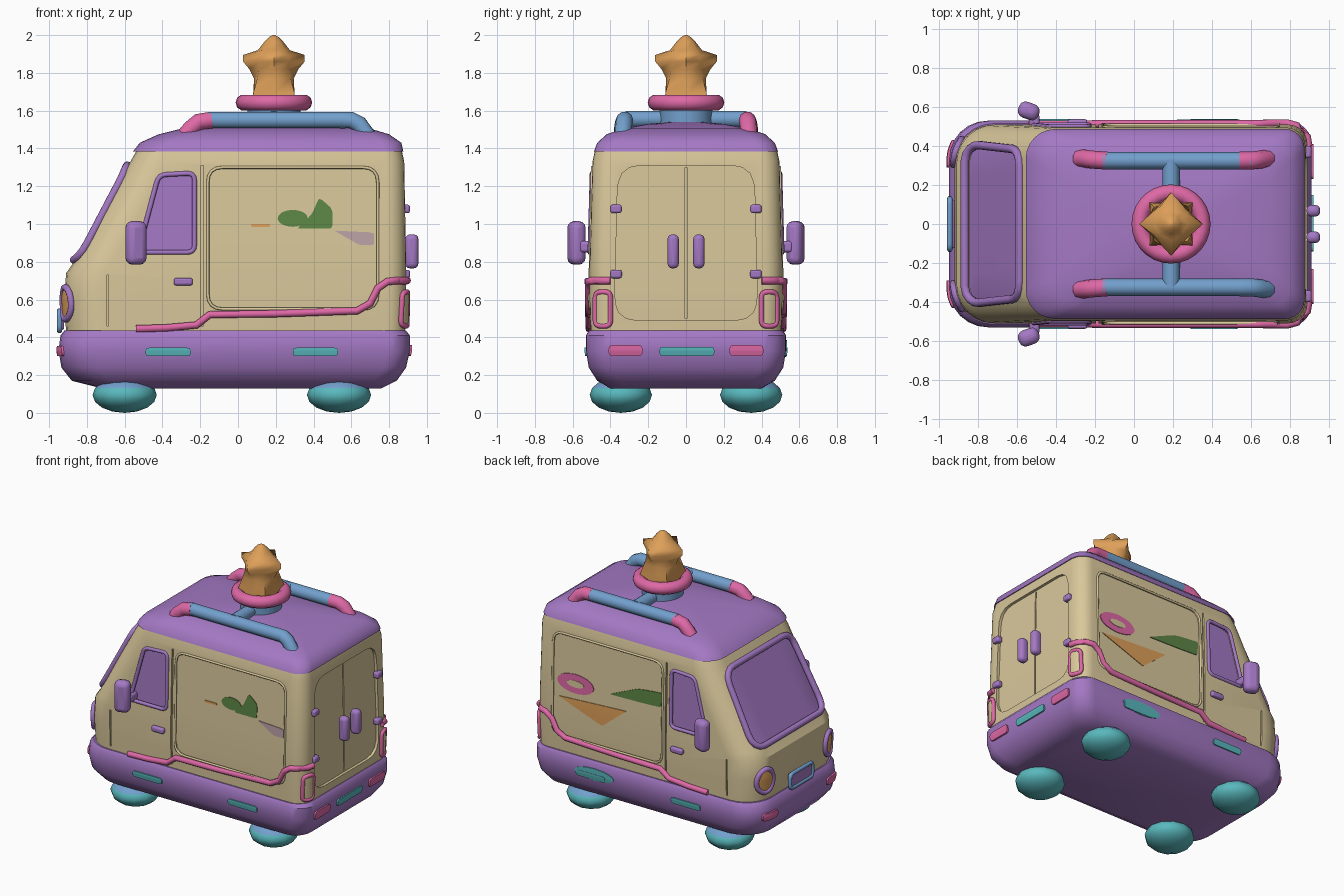
import bpy, bmesh, math
from mathutils import Vector

if "Cube" in bpy.data.objects:
    bpy.data.objects.remove(bpy.data.objects["Cube"])


def material(name, *rgb):
    m = bpy.data.materials.new(name)
    m.use_nodes = True
    m.diffuse_color = (*rgb, 1)
    m.node_tree.nodes["Principled BSDF"].inputs["Base Color"].default_value = (*rgb, 1)
    return m


PURPLE = material("purple", .37, .19, .55)
CREAM = material("cream", .70, .58, .33)
PINK = material("pink", .73, .14, .38)
BLUE = material("blue", .17, .35, .61)
TEAL = material("teal", .10, .48, .51)
ORANGE = material("orange", .73, .35, .10)
GREEN = material("green", .11, .24, .06)
LILAC = material("pale lilac", .50, .36, .38)

# Horizontal sections: height, front x, rear x, half width, front radius, rear radius
BUMPER = [(.13, -.72, .76, .40, .2, .1), (.17, -.88, .84, .47, .2, .12), (.24, -.935, .89, .515, .2, .12),
          (.33, -.95, .91, .53, .2, .12), (.41, -.94, .91, .53, .2, .12), (.435, -.92, .89, .515, .2, .12)]
CABIN = [(.425, -.91, .885, .505, .2, .1), (.6, -.92, .89, .51, .2, .1), (.74, -.91, .89, .51, .2, .1),
         (.79, -.875, .89, .51, .2, .1), (1.33, -.57, .88, .495, .16, .1), (1.4, -.53, .865, .48, .15, .1)]
ROOF = [(1.385, -.555, .875, .487, .15, .1), (1.43, -.52, .865, .47, .15, .1), (1.475, -.42, .8, .42, .15, .1),
        (1.505, -.3, .7, .33, .15, .1), (1.53, -.1, .5, .2, .15, .1), (1.54, .05, .35, .08, .1, .1)]


def section(z):
    table = CABIN if z > .44 else BUMPER
    for a, b in zip(table, table[1:]):
        if z <= b[0]:
            t = max(0, (z - a[0]) / (b[0] - a[0]))
            return [p + (q - p) * t for p, q in zip(a, b)][1:]
    return table[-1][1:]


def arc_drop(r, into):
    into = min(max(into, 0), r)
    return r - math.sqrt(r * r - into * into)


def surface(side, u, z, off=0):
    """Point on the body shell; u is x on the flanks and y on the two ends."""
    xf, xb, hw, rf, rb = section(z)
    if side in "LR":
        y = hw - arc_drop(rf, xf + rf - u) - arc_drop(rb, u - xb + rb) + off
        return Vector((u, y if side == "L" else -y, z))
    if side == "F":
        return Vector((xf + arc_drop(rf, abs(u) - hw + rf) - off, u, z))
    return Vector((xb - arc_drop(rb, abs(u) - hw + rb) + off, u, z))


def finish(ob, mat, smooth=40):
    ob.data.materials.clear()
    ob.data.materials.append(mat)
    bpy.ops.object.select_all(action="DESELECT")
    ob.select_set(True)
    bpy.context.view_layer.objects.active = ob
    if ob.type == "CURVE":
        bpy.ops.object.convert(target="MESH")
        ob = bpy.context.object
    bpy.ops.object.shade_smooth_by_angle(angle=math.radians(smooth))
    return ob


def from_bmesh(name, bm, mat, smooth=40):
    bmesh.ops.recalc_face_normals(bm, faces=bm.faces)
    me = bpy.data.meshes.new(name)
    bm.to_mesh(me)
    bm.free()
    ob = bpy.data.objects.new(name, me)
    bpy.context.collection.objects.link(ob)
    return finish(ob, mat, smooth)


def loft(name, rings, mat, smooth=40):
    bm = bmesh.new()
    rows = [[bm.verts.new(p) for p in ring] for ring in rings]
    n = len(rows[0])
    for a, b in zip(rows, rows[1:]):
        for i in range(n):
            bm.faces.new((a[i], a[(i + 1) % n], b[(i + 1) % n], b[i]))
    bm.faces.new(rows[0])
    bm.faces.new(rows[-1])
    return from_bmesh(name, bm, mat, smooth)


def shell_ring(z, xf, xb, hw, rf, rb, n=7):
    pts = []
    for k, (x, sx, sy, r) in enumerate(((xb, 1, 1, rb), (xf, -1, 1, rf), (xf, -1, -1, rf), (xb, 1, -1, rb))):
        r = min(r, hw * .95)
        for i in range(n):
            a = math.pi / 2 * (k + i / (n - 1))
            pts.append((x - sx * r + r * math.cos(a), sy * (hw - r) + r * math.sin(a), z))
    return pts


def rounded(pts, r, n=5):
    out, pts = [], [Vector(p) for p in pts]
    for i, p in enumerate(pts):
        a = p + (pts[i - 1] - p).normalized() * r
        b = p + (pts[(i + 1) % len(pts)] - p).normalized() * r
        out += [a.lerp(p, t).lerp(p.lerp(b, t), t) for t in (k / (n - 1) for k in range(n))]
    return out


def rect(u0, u1, z0, z1, r):
    return rounded([(u0, z0), (u1, z0), (u1, z1), (u0, z1)], r)


def ellipse(u, z, ru, rz):
    return [Vector((u + ru * math.cos(a * math.tau / 20), z + rz * math.sin(a * math.tau / 20))) for a in range(20)]


def patch(name, side, outline, mat, lo, hi, nz=14, nu=10):
    """Closed plate following the body shell between two offsets."""
    z0, z1 = min(p.y for p in outline), max(p.y for p in outline)
    rows = []
    for j in range(nz + 1):
        z = (z0 + z1) / 2 - (z1 - z0) * .499 * math.cos(math.pi * j / nz)
        hits = [a.x + (b.x - a.x) * (z - a.y) / (b.y - a.y)
                for a, b in zip(outline, outline[1:] + outline[:1]) if (a.y > z) != (b.y > z)]
        us = [min(hits) + (max(hits) - min(hits)) * i / nu for i in range(nu + 1)]
        rows.append([surface(side, u, z, hi) for u in us] + [surface(side, u, z, lo) for u in us[::-1]])
    return loft(name, rows, mat)


def tube(name, pts, r, mat, closed=False):
    cu = bpy.data.curves.new(name, "CURVE")
    cu.dimensions, cu.bevel_depth, cu.bevel_resolution, cu.use_fill_caps = "3D", r, 3, True
    sp = cu.splines.new("POLY")
    sp.points.add(len(pts) - 1)
    for p, q in zip(sp.points, pts):
        p.co = (*q, 1)
    sp.use_cyclic_u = closed
    ob = bpy.data.objects.new(name, cu)
    bpy.context.collection.objects.link(ob)
    return finish(ob, mat, 60)


def frame(name, side, outline, r, mat, off=0):
    return tube(name, [surface(side, p.x, p.y, off) for p in outline], r, mat, True)


def block(name, loc, size, mat, bevel, turn=0):
    bpy.ops.mesh.primitive_cube_add(size=1, location=loc, rotation=(0, 0, turn))
    ob = bpy.context.object
    ob.name, ob.scale = name, size
    bpy.ops.object.transform_apply(location=False, rotation=False)
    m = ob.modifiers.new("Bevel", "BEVEL")
    m.width, m.segments = bevel, 3
    return finish(ob, mat, 50)


# Main shell
loft("lower_bumper", [shell_ring(*s) for s in BUMPER], PURPLE)
cabin = loft("cabin", [shell_ring(*s) for s in CABIN], CREAM)
loft("roof", [shell_ring(*s) for s in ROOF], PURPLE, 60)

# Recessed panels, window openings and door seams
door_glass = rounded([(-.53, .85), (-.23, .85), (-.23, 1.27), (-.42, 1.26)], .04)
windshield = rounded([(-.41, .81), (.41, .81), (.38, 1.31), (-.38, 1.31)], .09)
side_panel = rect(-.16, .74, .55, 1.3, .08)
rear_panel = rounded([(-.38, .49), (.38, .49), (.36, 1.31), (-.36, 1.31)], .12)
cuts = [("F", windshield, .03), ("B", rear_panel, .02), ("B", rect(-.005, .005, .5, 1.3, .002), .032)]
for side in "LR":
    cuts += [(side, door_glass, .03), (side, side_panel, .015),
             (side, rect(-.195, -.183, .46, 1.31, .002), .012), (side, rect(-.695, -.685, .46, .73, .002), .012)]
for side, outline, depth in cuts:
    cutter = patch("cutter", side, outline, CREAM, -depth, .08)
    m = cabin.modifiers.new("Cut", "BOOLEAN")
    m.operation, m.solver, m.object = "DIFFERENCE", "EXACT", cutter
    bpy.context.view_layer.objects.active = cabin
    bpy.ops.object.modifier_apply(modifier="Cut")
    bpy.data.objects.remove(cutter)
finish(cabin, CREAM, 30)

# Windshield
patch("windshield_glass", "F", windshield, PURPLE, -.035, -.02)
frame("windshield_frame", "F", windshield, .022, PURPLE, .005)

# Parts repeated on both flanks
for side, s, word in (("L", 1, "back"), ("R", -1, "front")):
    patch(word + "_door_glass", side, door_glass, PURPLE, -.035, -.022)
    frame(word + "_door_window_frame", side, door_glass, .013, PURPLE)
    frame(word + "_panel_rim", side, side_panel, .008, CREAM)
    block(word + "_mirror", (-.54, s * .58, .9), (.11, .085, .23), PURPLE, .035, s * -.35)
    block(word + "_mirror_stem", (-.51, s * .52, .88), (.05, .09, .06), PURPLE, .015)
    block(word + "_door_handle", (-.29, s * .52, .695), (.1, .035, .04), PURPLE, .012)
    for x in (-.37, .41):
        patch(word + "_bumper_light", side, rect(x - .12, x + .12, .3, .345, .02), TEAL, -.01, .008)
    path = [(-.54, .445), (-.38, .45), (-.22, .465), (-.15, .52), (.2, .525), (.63, .54), (.7, .58),
            (.74, .66), (.79, .695), (.84, .7), (.87, .7)]
    line = [surface(side, x, z, .006) for x, z in path] + [surface("B", s * y, .7, .006) for y in (.48, .45, .4)]
    tube(word + "_trim_stripe", line, .02, PINK)
    # Lamps at both ends
    lamp = rect(s * .44 - .04, s * .44 + .04, .46, .64, .03)
    patch(word + "_tail_lamp", "B", lamp, CREAM, -.01, .015)
    frame(word + "_tail_lamp_rim", "B", lamp, .014, PINK, .008)
    head = ellipse(s * .37, .58, .065, .085)
    patch(word + "_headlamp", "F", head, ORANGE, -.01, .015)
    frame(word + "_headlamp_rim", "F", head, .018, PURPLE, .008)
    patch(word + "_rear_marker", "B", rect(s * .32 - .09, s * .32 + .09, .3, .36, .025), PINK, -.01, .012)
    patch(word + "_nose_marker", "F", rect(s * .36 - .07, s * .36 + .07, .3, .355, .025), PINK, -.01, .012)
    # Rear door hardware
    block(word + "_rear_handle", (.92, s * .068, .855), (.07, .06, .18), PURPLE, .025)
    for z in (.735, 1.08):
        block(word + "_rear_hinge", (.888, s * .37, z), (.045, .06, .045), PURPLE, .012)
    # Roof rail with coloured ends
    tube(word + "_rail", [(-.16, s * .325, 1.55), (.6, s * .325, 1.55)], .045, BLUE)
    tube(word + "_rail_nose_end", [(-.28, s * .335, 1.47), (-.25, s * .335, 1.505), (-.21, s * .33, 1.54),
                                   (-.14, s * .325, 1.55)], .046, PINK)
    tube(word + "_rail_tail_end", [(.54, s * .325, 1.55), (.6, s * .325, 1.55), (.64, s * .33, 1.53),
                                   (.69, s * .335, 1.46)], .046, PINK if s > 0 else BLUE)
    # Squashed wheels with a blue upper tread
    for x, end in ((-.6, "nose"), (.535, "tail")):
        bpy.ops.mesh.primitive_uv_sphere_add(segments=12, ring_count=8, location=(x, s * .345, .095))
        wheel = bpy.context.object
        wheel.name, wheel.scale = word + "_" + end + "_wheel", (.17, .165, .095)
        finish(wheel, TEAL, 40)
        wheel.data.materials.append(BLUE)
        for f in wheel.data.polygons:
            f.material_index = int(f.center.z > .4)

# Rear and nose bumper details
patch("rear_bumper_light", "B", rect(-.14, .15, .3, .35, .02), TEAL, -.01, .01)
block("nose_plate", (-.935, 0, .49), (.03, .25, .1), PURPLE, .01)
tube("nose_plate_rim", [(-.945, p.x, p.y) for p in rect(-.13, .13, .435, .54, .03)], .014, BLUE, True)

# Painted patches on the side panels
D = (-.02, -.01)
patch("green_blob", "R", ellipse(.29, 1.03, .08, .045), GREEN, *D)
patch("green_blob_tall", "R", rounded([(.31, .975), (.5, .975), (.5, 1.08), (.43, 1.14), (.39, 1.05)], .02), GREEN, *D)
patch("orange_dash", "R", rect(.07, .17, .985, 1.0, .005), ORANGE, *D)
patch("lilac_smear", "R", rounded([(.51, .965), (.64, .89), (.72, .89), (.72, .955)], .01), LILAC, *D)
patch("pink_ring", "L", ellipse(.56, .95, .15, .07), PINK, *D)
patch("pink_ring_centre", "L", ellipse(.56, .95, .07, .025), CREAM, -.02, -.007)
patch("green_leaf", "L", rounded([(.28, .95), (-.14, .96), (-.15, 1.07), (.05, 1.05)], .02), GREEN, *D)
patch("orange_triangle", "L", rounded([(.7, .83), (.34, .7), (.14, .86)], .01), ORANGE, *D)
patch("teal_splash", "L", ellipse(.38, .34, .16, .045), TEAL, -.01, .006)

# Roof crossbar, ring and star
tube("rail_crossbar", [(.19, -.32, 1.555), (.19, .32, 1.555)], .045, BLUE)
bpy.ops.mesh.primitive_cylinder_add(vertices=24, radius=.14, depth=.12, location=(.19, 0, 1.58))
bpy.context.object.name = "star_base"
finish(bpy.context.object, BLUE)
bpy.ops.mesh.primitive_torus_add(major_radius=.16, minor_radius=.043, major_segments=28, minor_segments=10,
                                 location=(.19, 0, 1.643))
bpy.context.object.name = "star_ring"
finish(bpy.context.object, PINK, 60)
# Star rows: height, radius on the axes, radius on the diagonals
STAR = [(1.63, .105, .16), (1.69, .105, .155), (1.77, .105, .125), (1.82, .13, .11), (1.86, .163, .11),
        (1.895, .163, .1), (1.92, .085, .08), (1.965, .05, .05), (1.99, .025, .025), (2.0, .006, .006)]
loft("star", [[(.19 + (d if i % 2 else a) * math.cos(i * math.pi / 4), (d if i % 2 else a) * math.sin(i * math.pi / 4), z)
               for i in range(8)] for z, a, d in STAR], ORANGE, 50)
